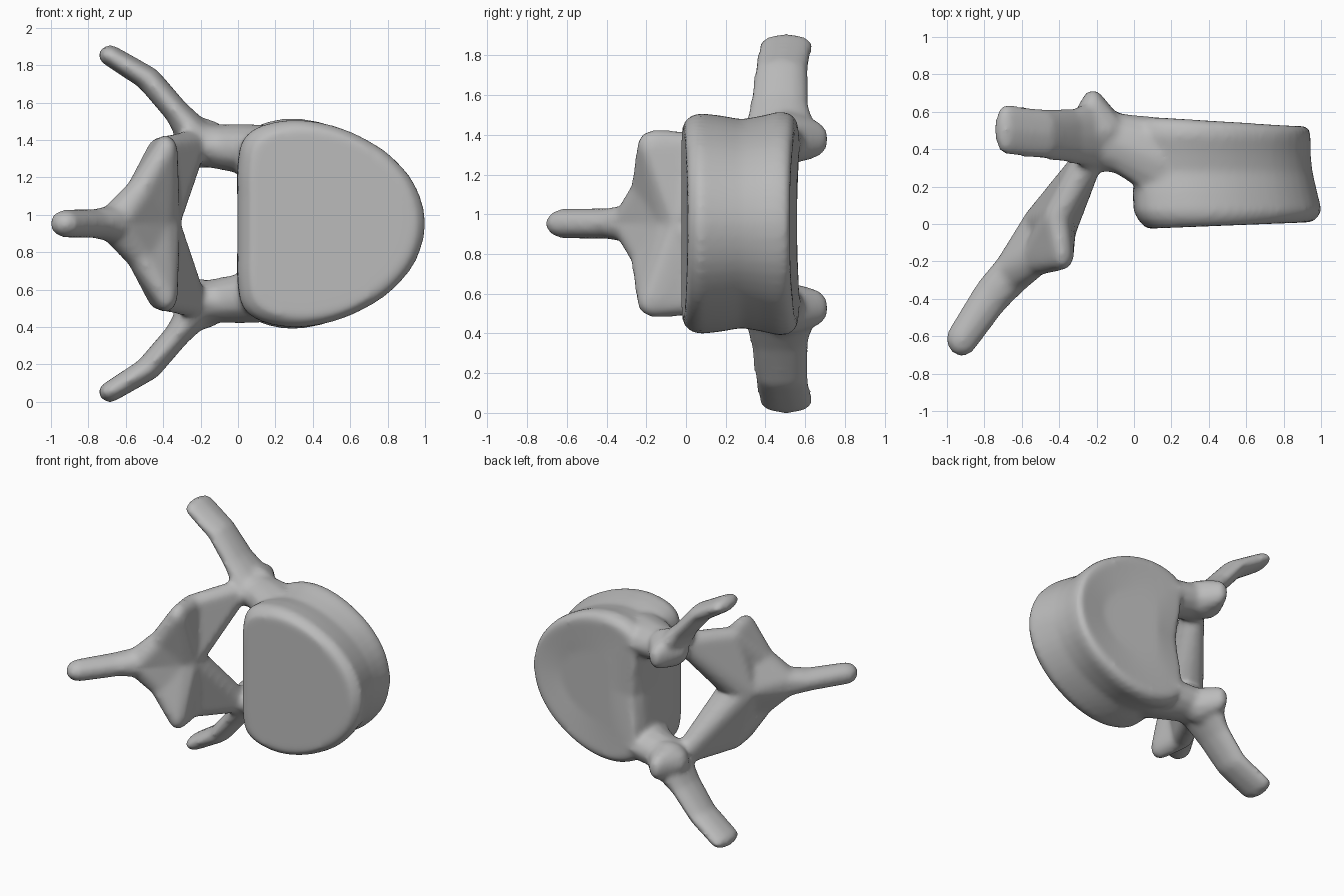
import bpy, bmesh, math
from mathutils import Matrix, Vector

if "Cube" in bpy.data.objects:
    bpy.data.objects.remove(bpy.data.objects["Cube"])

MID = 0.953  # height of the mirror plane

bone = bpy.data.materials.new("bone grey")
bone.diffuse_color = (0.5, 0.5, 0.5, 1)
bone.use_nodes = True
bone.node_tree.nodes["Principled BSDF"].inputs["Base Color"].default_value = bone.diffuse_color
parts = []


def finish(bm, name):
    mesh = bpy.data.meshes.new(name)
    bmesh.ops.recalc_face_normals(bm, faces=bm.faces)
    bm.to_mesh(mesh)
    bm.free()
    ob = bpy.data.objects.new(name, mesh)
    bpy.context.collection.objects.link(ob)
    mesh.materials.append(bone)
    parts.append(ob)


def hull(name, blobs, sides=(1, -1)):
    """Skin stretched round ellipsoids (x, y, height off mid plane, rx, ry, rz)."""
    for s in sides:
        bm = bmesh.new()
        for x, y, h, rx, ry, rz in blobs:
            m = Matrix.Translation((x, y, MID + s * h)) @ Matrix.Diagonal((rx, ry, rz, 1))
            bmesh.ops.create_icosphere(bm, subdivisions=2, radius=1, matrix=m)
        r = bmesh.ops.convex_hull(bm, input=bm.verts)
        junk = {v for v in r["geom_interior"] + r["geom_unused"]
                if isinstance(v, bmesh.types.BMVert)}
        bmesh.ops.delete(bm, geom=list(junk), context='VERTS')
        finish(bm, name)


def chain(name, blobs, sides=(1, -1)):
    for a, b in zip(blobs, blobs[1:]):
        hull(name, [a, b], sides)


def smooth_loop(pts, steps=3):
    """Closed Catmull-Rom curve through the points."""
    out = []
    for i in range(len(pts)):
        p0, p1, p2, p3 = (Vector(pts[(i + k) % len(pts)]) for k in (-1, 0, 1, 2))
        for j in range(steps):
            t = j / steps
            out.append(0.5 * (2 * p1 + (p2 - p0) * t + (2 * p0 - 5 * p1 + 4 * p2 - p3) * t ** 2
                              + (3 * p1 - p0 - 3 * p2 + p3) * t ** 3))
    return out


# Body: D-shaped outline lofted front to back, with a narrower waist
half = [(0, 0.0), (0.0, 0.15), (0.0, 0.3), (0.025, 0.45), (0.12, 0.53), (0.3, 0.565), (0.5, 0.535),
        (0.68, 0.46), (0.83, 0.355), (0.95, 0.2), (1.0, 0.0)]
outline = smooth_loop(half + [(x, -z) for x, z in half[-2:0:-1]])
# y, left x, right x, height scale, skew of y along x, dent on the canal side
rings = [(-0.025, 0.07, 0.955, 0.90, 0.035, 0), (0.02, 0.025, 0.99, 0.965, 0.025, 0),
         (0.07, 0.0, 1.005, 0.985, 0.0, 0), (0.17, -0.005, 0.98, 0.965, 0.0, 0),
         (0.28, 0.0, 0.955, 0.93, 0.0, 0.01), (0.38, 0.0, 0.945, 0.96, -0.01, 0.02),
         (0.48, 0.0, 0.945, 1.0, -0.02, 0.035), (0.54, 0.01, 0.94, 0.98, -0.035, 0.05),
         (0.575, 0.03, 0.91, 0.91, -0.05, 0.05), (0.56, 0.25, 0.7, 0.45, -0.05, 0)]
bm = bmesh.new()
loops = []
for y, x0, x1, k, skew, dent in rings:
    loop = []
    for x, z in outline:
        d = dent * max(0, 1 - abs(z) / 0.48) * max(0, 1 - x)
        loop.append(bm.verts.new((x0 + x * (x1 - x0) + d, y + skew * x - 0.5 * d, MID + z * k)))
    loops.append(loop)
n = len(outline)
for a, b in zip(loops, loops[1:]):
    for i in range(n):
        bm.faces.new((a[i], a[(i + 1) % n], b[(i + 1) % n], b[i]))
bm.faces.new(loops[0][::-1])
bm.faces.new(loops[-1])
finish(bm, "body")

# Pedicles joining the body to the arch
chain("pedicle", [(0.14, 0.34, 0.38, 0.15, 0.23, 0.15),
                  (0.02, 0.39, 0.40, 0.085, 0.195, 0.135),
                  (-0.10, 0.435, 0.41, 0.07, 0.165, 0.122),
                  (-0.22, 0.45, 0.425, 0.09, 0.17, 0.115)])
# Upper joint knobs at the back
hull("joint_knob", [(-0.22, 0.635, 0.425, 0.065, 0.085, 0.10),
                    (-0.20, 0.50, 0.43, 0.16, 0.13, 0.14)])
# Side processes
chain("side_process", [(-0.21, 0.475, 0.45, 0.10, 0.19, 0.10),
                       (-0.325, 0.47, 0.595, 0.07, 0.15, 0.07),
                       (-0.48, 0.48, 0.775, 0.072, 0.135, 0.065),
                       (-0.685, 0.505, 0.90, 0.062, 0.138, 0.057)])
# Arch plates and lower joint lobes
A = (-0.255, 0.32, 0.40, 0.08, 0.10, 0.10)
B = (-0.385, -0.165, 0.385, 0.065, 0.085, 0.09)
C = (-0.455, -0.015, 0.0, 0.152, 0.14, 0.10)
D = (-0.415, 0.03, 0.38, 0.075, 0.09, 0.085)
F = (-0.52, -0.17, 0.17, 0.08, 0.11, 0.085)
hull("arch_plate", [A, D, C])
hull("arch_lobe", [B, D, C])
hull("arch_lobe", [B, D, F])
hull("arch_lobe", [B, F, C])
# Rear spine, flaring into the arch
G = (-0.645, -0.255, 0.02, 0.11, 0.115, 0.085)
hull("spine_root", [C, F, G])
chain("spine", [G, (-0.76, -0.38, 0.0, 0.103, 0.108, 0.08),
                (-0.92, -0.615, 0.0, 0.087, 0.096, 0.077)])

# Fuse everything into one smooth bone
bpy.ops.object.select_all(action='DESELECT')
for ob in parts:
    ob.select_set(True)
bpy.context.view_layer.objects.active = parts[0]
bpy.ops.object.join()
bone_ob = bpy.context.view_layer.objects.active
bone_ob.name = "vertebra"
fuse = bone_ob.modifiers.new("fuse", 'REMESH')
fuse.mode = 'VOXEL'
fuse.voxel_size = 0.018
fuse.use_smooth_shade = True
soften = bone_ob.modifiers.new("soften", 'SMOOTH')
soften.factor = 0.5
soften.iterations = 10
